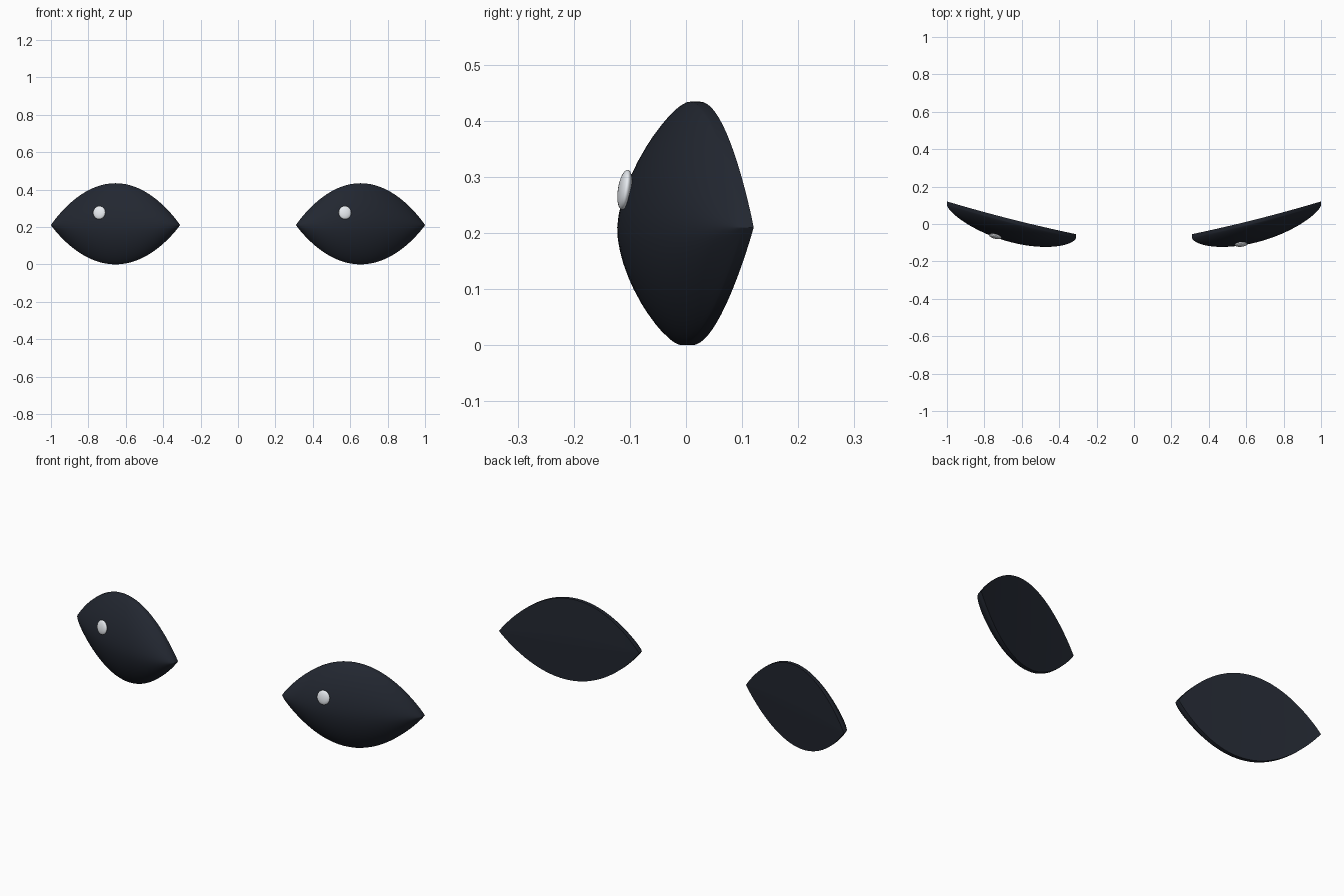
import bpy, bmesh, math

if "Cube" in bpy.data.objects:
    bpy.data.objects.remove(bpy.data.objects["Cube"])

MID_X, HALF_W = 0.655, 0.345
MID_Z, UP, DOWN = 0.21, 0.224, 0.21


def material(name, rgb):
    m = bpy.data.materials.new(name)
    m.diffuse_color = (*rgb, 1)
    m.use_nodes = True
    m.node_tree.nodes["Principled BSDF"].inputs["Base Color"].default_value = m.diffuse_color
    return m


dark = material("dark_navy", (0.016, 0.02, 0.03))
pale = material("pale_grey", (0.8, 0.83, 0.87))


def eye_point(u, v, front):
    """Point on the almond: u runs corner to corner, v runs lower to upper rim."""
    w = max(0.0, 1 - u * u)
    z = MID_Z + v * (UP if v > 0 else DOWN) * w ** 0.95
    y = 0.018 + 0.0875 * u + 0.015 * u * u + 0.033 * (z - MID_Z)
    if front:
        y -= 0.018 + 0.098 * w ** 0.6 * max(0.0, 1 - abs(v) ** 1.8) ** 0.8
    else:
        y += 0.006 * w * (1 - abs(v))
    return (MID_X + HALF_W * u, y, z)


def smooth(ob, degrees):
    bpy.ops.object.select_all(action='DESELECT')
    ob.select_set(True)
    bpy.context.view_layer.objects.active = ob
    bpy.ops.object.shade_smooth_by_angle(angle=math.radians(degrees))


def make_eye(name, side):
    # Closed rings of domed front and ridged back, skinned corner to corner
    nu, nv = 40, 24
    vs = [math.sin(math.pi / 2 * (2 * j / nv - 1)) for j in range(nv + 1)]
    bm = bmesh.new()
    rings = []
    for i in range(nu + 1):
        u = -math.cos(math.pi * i / nu)
        pts = [eye_point(u, v, True) for v in vs]
        pts += [eye_point(u, v, False) for v in reversed(vs)]
        rings.append([bm.verts.new((side * x, y, z)) for x, y, z in pts])
    n = len(rings[0])
    for a, b in zip(rings, rings[1:]):
        for j in range(n):
            k = (j + 1) % n
            bm.faces.new((a[j], a[k], b[k], b[j]))
    bmesh.ops.remove_doubles(bm, verts=bm.verts, dist=1e-5)
    bmesh.ops.recalc_face_normals(bm, faces=bm.faces)
    me = bpy.data.meshes.new(name)
    bm.to_mesh(me)
    bm.free()
    me.materials.append(dark)
    ob = bpy.data.objects.new(name, me)
    bpy.context.collection.objects.link(ob)
    smooth(ob, 40)


def make_highlight(name, loc, turn):
    # Small flattened bead resting on the front surface
    bpy.ops.mesh.primitive_uv_sphere_add(segments=24, ring_count=16, radius=1,
                                         location=loc, rotation=(-0.15, 0, turn))
    ob = bpy.context.object
    ob.name = name
    ob.scale = (0.034, 0.012, 0.036)
    ob.data.materials.append(pale)
    smooth(ob, 60)


make_eye("right_eye", 1)
make_eye("left_eye", -1)
make_highlight("right_highlight", (0.572, -0.109, 0.277), 0.1)
make_highlight("left_highlight", (-0.742, -0.066, 0.277), -0.25)
